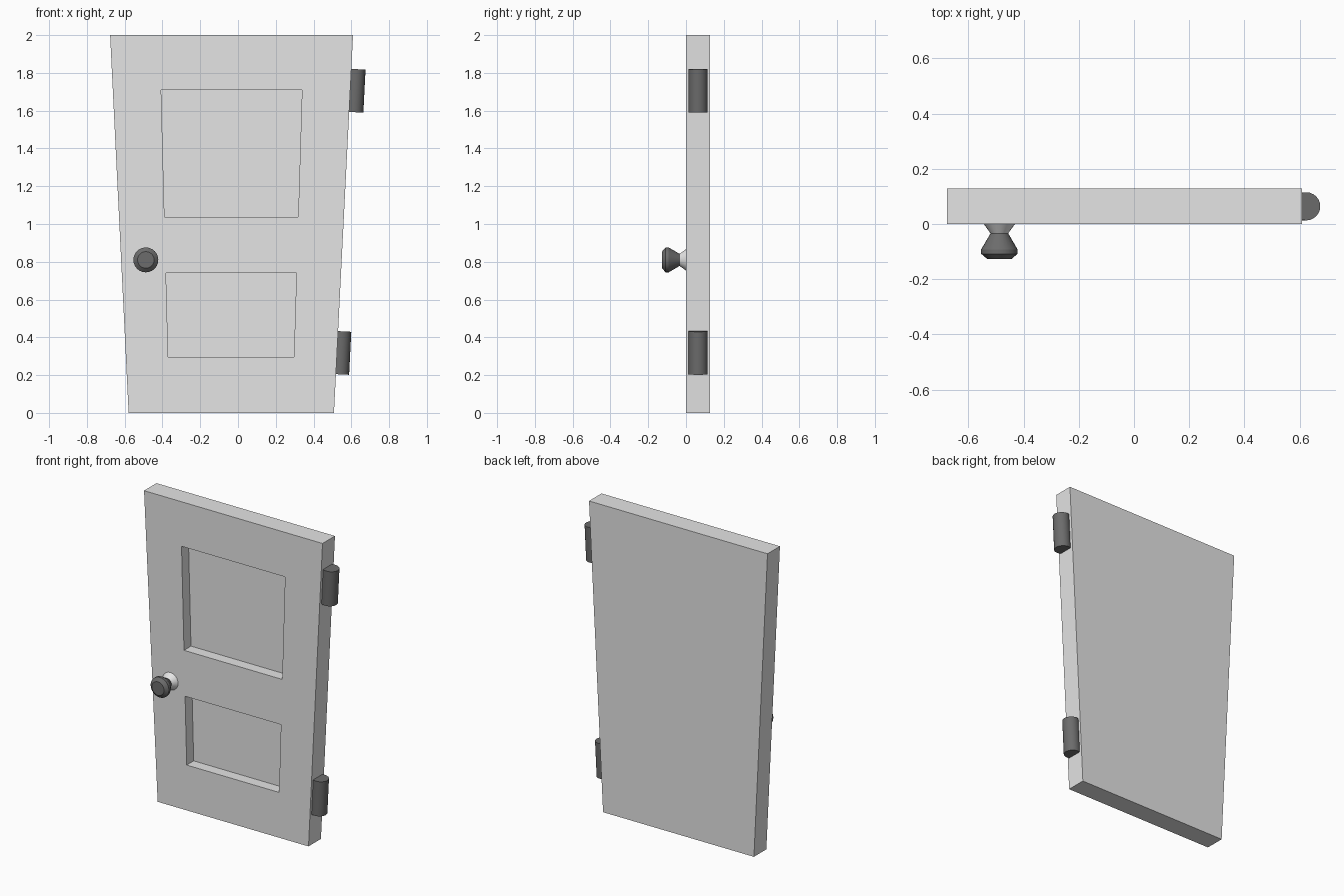
import bpy, bmesh, math
from mathutils import Matrix, Vector

if "Cube" in bpy.data.objects:
    bpy.data.objects.remove(bpy.data.objects["Cube"])


def material(name, value):
    m = bpy.data.materials.new(name)
    m.diffuse_color = (value, value, value, 1.0)
    m.use_nodes = True
    m.node_tree.nodes["Principled BSDF"].inputs["Base Color"].default_value = m.diffuse_color
    return m


LIGHT = material("light_grey", 0.78)
DARK = material("dark_grey", 0.15)
FRONT, BACK, RECESS = 0.0, 0.128, 0.072


def finish(bm, name, mat, smooth=False):
    bmesh.ops.recalc_face_normals(bm, faces=bm.faces)
    mesh = bpy.data.meshes.new(name)
    bm.to_mesh(mesh)
    bm.free()
    mesh.materials.append(mat)
    obj = bpy.data.objects.new(name, mesh)
    bpy.context.collection.objects.link(obj)
    if smooth:
        bpy.ops.object.select_all(action='DESELECT')
        obj.select_set(True)
        bpy.context.view_layer.objects.active = obj
        bpy.ops.object.shade_smooth_by_angle(angle=math.radians(30))
    return obj


def lathe(name, profile, origin, mat, sides=24):
    """Solid of revolution about the y axis; profile = (radius, y)."""
    bm = bmesh.new()
    rings = []
    for r, y in profile:
        rings.append([bm.verts.new((origin[0] + r * math.cos(a), y, origin[1] + r * math.sin(a)))
                      for a in (2 * math.pi * i / sides for i in range(sides))])
    for a, b in zip(rings, rings[1:]):
        for i in range(sides):
            j = (i + 1) % sides
            bm.faces.new((a[i], a[j], b[j], b[i]))
    bm.faces.new(rings[0])
    bm.faces.new(rings[-1])
    return finish(bm, name, mat, True)


# Door leaf: tapered slab, four lines of (x at z=0, slope) crossed by rows
lines = [(-0.579, -0.049), (-0.362, -0.0263), (0.287, 0.0304), (0.508, 0.0505)]
rows = [0, 0.295, 0.74, 1.037, 1.71, 2.0]
bm = bmesh.new()
grid = [[bm.verts.new((x + s * z, FRONT, z)) for x, s in lines] for z in rows]
panels = []
for r in range(len(rows) - 1):
    for c in range(3):
        f = bm.faces.new((grid[r][c], grid[r][c + 1], grid[r + 1][c + 1], grid[r + 1][c]))
        if c == 1 and r in (1, 3):
            panels.append(f)

# Sunken panels
for f in bmesh.ops.extrude_discrete_faces(bm, faces=panels)["faces"]:
    bmesh.ops.translate(bm, verts=f.verts, vec=(0, RECESS, 0))

# Edges and back
rim = [row[0] for row in grid] + grid[-1][1:] + \
      [row[3] for row in reversed(grid[:-1])] + [grid[0][2], grid[0][1]]
back = [bm.verts.new((v.co.x, BACK, v.co.z)) for v in rim]
for i in range(len(rim)):
    j = (i + 1) % len(rim)
    bm.faces.new((rim[i], rim[j], back[j], back[i]))
bm.faces.new(back)
finish(bm, "door_leaf", LIGHT)

# Knob with a pale flared base
KNOB = (-0.488, 0.81)
lathe("knob_base", [(0.058, 0.002), (0.032, -0.034)], KNOB, LIGHT)
lathe("knob", [(0.032, -0.034), (0.066, -0.092), (0.066, -0.108), (0.044, -0.127)], KNOB, DARK)

# Hinge barrels, leaning with the door's edge
for name, x, z in (("lower_hinge", 0.543, 0.318), ("upper_hinge", 0.6185, 1.706)):
    bm = bmesh.new()
    lean = Matrix.Translation(Vector((x, (FRONT + BACK) / 2, z))) @ \
        Matrix.Rotation(math.atan(0.0505), 4, 'Y')
    bmesh.ops.create_cone(bm, cap_ends=True, segments=24, radius1=0.051, radius2=0.051,
                          depth=0.228, matrix=lean)
    finish(bm, name, DARK, True)
